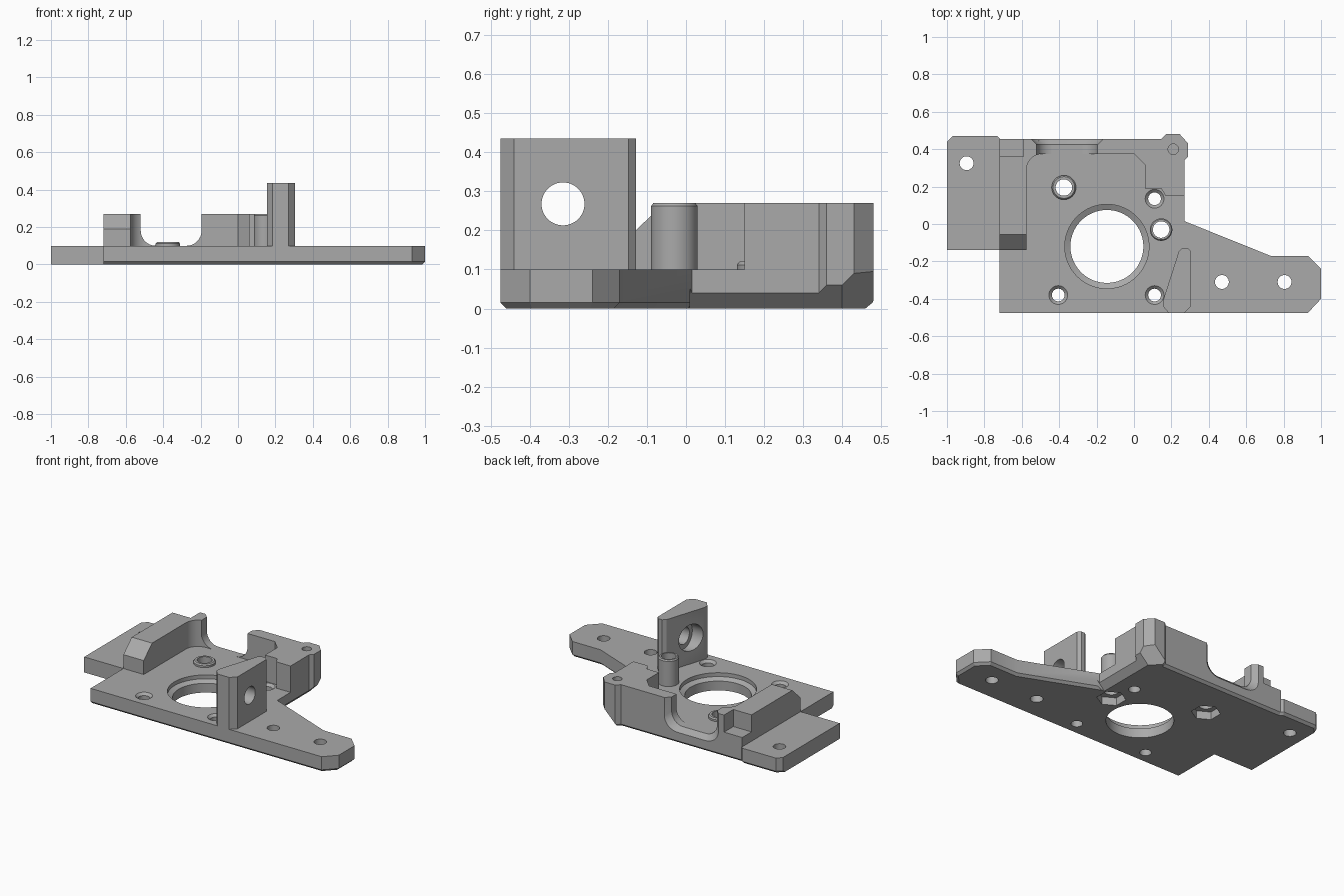
import bpy, bmesh, math
from mathutils import Vector

if "Cube" in bpy.data.objects:
    bpy.data.objects.remove(bpy.data.objects["Cube"])

grey = bpy.data.materials.new("plain grey")
grey.use_nodes = True
grey.diffuse_color = (0.4, 0.4, 0.4, 1)
grey.node_tree.nodes["Principled BSDF"].inputs["Base Color"].default_value = grey.diffuse_color


def loft(name, rings):
    """Closed solid through a list of equally sized point rings."""
    bm = bmesh.new()
    rows = [[bm.verts.new(p) for p in ring] for ring in rings]
    n = len(rows[0])
    for a, b in zip(rows, rows[1:]):
        for i in range(n):
            j = (i + 1) % n
            bm.faces.new((a[i], a[j], b[j], b[i]))
    bm.faces.new(rows[0])
    bm.faces.new(rows[-1])
    bmesh.ops.recalc_face_normals(bm, faces=bm.faces)
    mesh = bpy.data.meshes.new(name)
    bm.to_mesh(mesh)
    bm.free()
    mesh.materials.append(grey)
    ob = bpy.data.objects.new(name, mesh)
    bpy.context.collection.objects.link(ob)
    return ob


def prism(name, outline, z0, z1):
    return loft(name, [[(x, y, z) for x, y in outline] for z in (z0, z1)])


def lathe(name, x, y, steps, sides=48):
    """Upright turned solid; steps are (radius, height)."""
    ang = [math.tau * (i + 0.5) / sides for i in range(sides)]
    return loft(name, [[(x + r * math.cos(a), y + r * math.sin(a), z) for a in ang]
                       for r, z in steps])


def cross_bore(name, r, x0, x1, y, z, sides=48):
    ang = [math.tau * i / sides for i in range(sides)]
    return loft(name, [[(x, y + r * math.cos(a), z + r * math.sin(a)) for a in ang]
                       for x in (x0, x1)])


def cut(ob, cutters):
    for c in cutters:
        c.hide_render = True
        mod = ob.modifiers.new("cut", "BOOLEAN")
        mod.operation, mod.solver, mod.object = "DIFFERENCE", "EXACT", c
        with bpy.context.temp_override(object=ob, active_object=ob):
            bpy.ops.object.modifier_apply(modifier=mod.name)


def arc(cx, cy, r, a0, a1, n=8):
    return [(cx + r * math.cos(math.radians(a0 + (a1 - a0) * i / n)),
             cy + r * math.sin(math.radians(a0 + (a1 - a0) * i / n))) for i in range(n + 1)]


def inset(outline, rule):
    """Counter-clockwise outline moved inwards, each edge by rule(normal, start)."""
    lines = []
    for i, p in enumerate(outline):
        a, b = Vector(p), Vector(outline[(i + 1) % len(outline)])
        d = (b - a).normalized()
        n = Vector((d.y, -d.x))
        lines.append((n, n.dot(a) - rule(n, a)))
    out = []
    for i in range(len(lines)):
        (n, d), (m, e) = lines[i - 1], lines[i]
        det = n.x * m.y - n.y * m.x
        out.append(((d * m.y - e * n.y) / det, (n.x * e - m.x * d) / det))
    return out


# Outlines
corner = [(0.27, 0.34), (0.29, 0.36), (0.29, 0.43), (0.245, 0.48), (0.17, 0.48), (0.145, 0.455)]
plate_outline = [(-0.72, -0.475), (0.93, -0.475), (1, -0.4), (1, -0.24), (0.93, -0.17),
                 (0.73, -0.17), (0.27, 0.015)] + corner + [
                 (-0.715, 0.455), (-0.73, 0.47), (-0.97, 0.47), (-1, 0.44),
                 (-1, -0.14), (-0.72, -0.14)]
wall_outline = ([(-0.72, -0.14), (-0.575, -0.14)] + arc(-0.49, 0.29, 0.085, 180, 90) +
                [(0, 0.375), (0.06, 0.315), (0.06, 0.19), (0.145, 0.19), (0.17, 0.15), (0.27, 0.15)] +
                corner + [(-0.72, 0.455)])


def edge_chamfer(n, p):
    return 0 if n.x < -0.9 or (n.y < -0.9 and p.x < -0.8) else 0.015


# Base plate with a chamfered lower edge
low = inset(plate_outline, edge_chamfer)
plate = loft("base_plate", [[(x, y, 0) for x, y in low]] +
             [[(x, y, z) for x, y in plate_outline] for z in (0.015, 0.1)])

# Raised wall: side arm, back wall and corner block
wall = prism("raised_wall", wall_outline, 0.1, 0.27)

# Clamp tower, hollow post and boss
tower = prism("clamp_tower", [(0.155, -0.44), (0.185, -0.475), (0.27, -0.475), (0.305, -0.44),
              (0.305, -0.147), (0.287, -0.128), (0.26, -0.128), (0.24, -0.145), (0.155, -0.41)], 0.1, 0.435)
post_at, boss_at = (0.145, -0.03), (-0.375, 0.195)
post = lathe("hollow_post", *post_at, [(0.06, 0.1), (0.06, 0.262), (0.054, 0.27)])
boss = lathe("low_boss", *boss_at, [(0.065, 0.1), (0.065, 0.112), (0.058, 0.12)])

# Plate holes
cutters = [lathe("main_bore", -0.145, -0.12,
                 [(0.195, -0.05), (0.195, 0.06), (0.225, 0.075), (0.225, 0.15)], 72)]
for x, y in [(-0.405, -0.38), (0.11, -0.38), (0.11, 0.135)]:
    cutters.append(lathe("sunk_hole", x, y, [(0.034, -0.05), (0.034, 0.085), (0.05, 0.1), (0.05, 0.15)]))
for x, y in [(0.47, -0.31), (0.805, -0.31), (-0.895, 0.325)]:
    cutters.append(lathe("plain_hole", x, y, [(0.037, -0.05), (0.037, 0.15)]))

# Bores with hexagonal nut pockets underneath
for (x, y), part in ((post_at, post), (boss_at, boss)):
    bore = lathe("bore", x, y, [(0.044, -0.05), (0.044, 0.35)])
    cut(part, [bore])
    cutters += [bore, lathe("nut_pocket", x, y, [(0.085, -0.05), (0.085, 0.05)], 6)]

# Rounded gap in the back wall, flared outwards at the rear


def gap_ring(y, grow):
    prof = [(-0.52, 0.4)] + arc(-0.44, 0.18, 0.08, 180, 270) + arc(-0.275, 0.18, 0.08, 270, 360) + [(-0.195, 0.4)]
    mid, half = -0.3575, 0.1625
    return [(mid + (x - mid) * (half + grow) / half, y, z - grow) for x, z in prof]


gap = loft("gap", [gap_ring(0.25, 0), gap_ring(0.425, 0), gap_ring(0.465, 0.04)])

# Undercuts below the corner and the right edge
under_corner = loft("under_corner", [[((s + t) / 2, (s - t) / 2, z) for s, z in
                    ((0.58, -0.05), (0.83, 0.2), (0.83, -0.05))] for t in (-0.6, 0.2)])
under_side = loft("under_side", [[(0.2, y, -0.03), (0.31, y, 0.08), (0.31, y, -0.03)]
                  for y in (0.01, 0.4)])
cut(plate, cutters + [gap, under_corner, under_side])

# Wall details: sloped arm end, rear notch, corner pilot hole
slope = loft("slope", [[(x, -0.2, 0.133), (x, -0.015, 0.308), (x, -0.2, 0.308)] for x in (-0.8, -0.55)])
notch = prism("notch", [(-0.8, 0.36), (-0.59, 0.36), (-0.59, 0.5), (-0.8, 0.5)], 0.16, 0.4)
pilot = lathe("pilot", 0.21, 0.4, [(0.028, 0.15), (0.028, 0.4)])
cut(wall, [slope, notch, pilot, gap])

# Tower bore and its wider recess
cut(tower, [cross_bore("tower_bore", 0.055, 0, 0.5, -0.315, 0.268),
            cross_bore("tower_recess", 0.085, 0, 0.235, -0.315, 0.268)])

# Remove the cutters and shade the parts
parts = [plate, wall, tower, post, boss]
for ob in list(bpy.context.collection.objects):
    if ob.hide_render and ob not in parts:
        bpy.data.objects.remove(ob)
bpy.ops.object.select_all(action="DESELECT")
for ob in parts:
    ob.select_set(True)
bpy.context.view_layer.objects.active = plate
bpy.ops.object.shade_smooth_by_angle(angle=math.radians(25))
